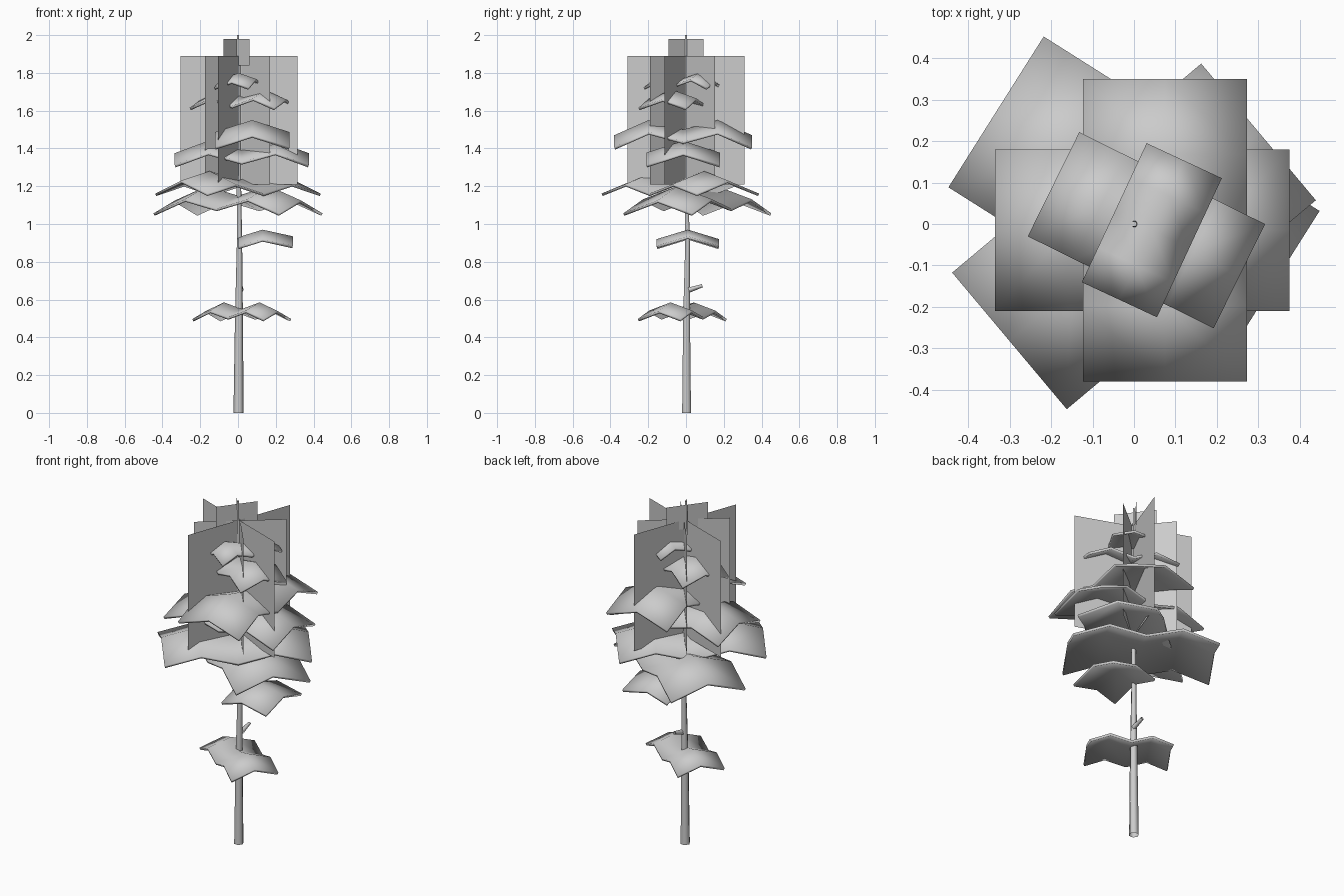
import bpy, math
from mathutils import Vector

if "Cube" in bpy.data.objects:
    bpy.data.objects.remove(bpy.data.objects["Cube"])


def mesh_object(name, verts, faces, smooth=True):
    me = bpy.data.meshes.new(name)
    me.from_pydata(verts, [], faces)
    me.update()
    for p in me.polygons:
        p.use_smooth = smooth
    ob = bpy.data.objects.new(name, me)
    bpy.context.collection.objects.link(ob)
    return ob


def tube(name, rings, sides):
    # tapered stem through (point, radius) rings
    verts, faces = [], []
    for p, r in rings:
        for k in range(sides):
            a = 2 * math.pi * k / sides
            verts.append((p[0] + r * math.cos(a), p[1] + r * math.sin(a), p[2]))
    for i in range(len(rings) - 1):
        for k in range(sides):
            n = (k + 1) % sides
            faces.append((i * sides + k, i * sides + n,
                          (i + 1) * sides + n, (i + 1) * sides + k))
    return mesh_object(name, verts, faces)


def leaf(name, centre, peak, angle, profile, width, fold):
    # folded leaf sheet: profile is (distance, drop) along its length
    verts, faces = [], []
    for s, drop in profile:
        for side in (-1, 0, 1):
            verts.append((s, side * width / 2, -drop - abs(side) * fold))
    for i in range(len(profile) - 1):
        for j in range(2):
            a = i * 3 + j
            faces.append((a, a + 3, a + 4, a + 1))
    ob = mesh_object(name, verts, faces)
    ob.location = (centre[0], centre[1], peak)
    ob.rotation_euler.z = math.radians(angle)
    mod = ob.modifiers.new("thickness", 'SOLIDIFY')
    mod.thickness = 0.014
    mod.offset = -1
    return ob


def branch_pair(name, centre, peak, angle, length, width, dip, end):
    # two drooping leaves joined at the stem
    h = length / 2
    prof = [(-h, end), (-h / 2, 0), (0, dip), (h / 2, 0), (h, end)]
    return leaf(name, centre, peak, angle, prof, width, 0.16 * width)


def crossed_cards(name, angles, radius, z0, z1, x=0.0):
    # upright cards crossing on the stem axis
    verts, faces = [], []
    for a in angles:
        d = Vector((math.cos(math.radians(a)), math.sin(math.radians(a)), 0)) * radius
        n = len(verts)
        for s in (-1, 0, 1):
            verts += [tuple(d * s + Vector((x, 0, z0))), tuple(d * s + Vector((x, 0, z1)))]
        faces += [(n, n + 2, n + 3, n + 1), (n + 2, n + 4, n + 5, n + 3)]
    return mesh_object(name, verts, faces, False)


# stem and broken twig
tube("stem", [((0.003, 0.003, 0), 0.027), ((0.005, 0.003, 0.5), 0.021),
              ((0.008, 0.008, 0.9), 0.014), ((0.004, 0, 1.3), 0.011), ((0, 0, 2.0), 0.006)], 6)
twig = tube("twig", [((0, 0, 0), 0.015), ((0, 0, 0.075), 0.009)], 5)
twig.location = (0.015, 0.015, 0.65)
twig.rotation_euler.x = math.radians(-72)

# leaf tiers, bottom to top: centre, peak, angle, length, width, dip, end drop
for i, (c, z, a, l, w, dip, end) in enumerate([
        ((0.02, -0.02), 0.585, -33, 0.45, 0.27, 0.035, 0.045),
        ((0.0, 0.06), 1.20, -32.3, 0.787, 0.43, 0.05, 0.075),
        ((0.0, -0.03), 1.28, 40, 0.784, 0.43, 0.05, 0.05),
        ((0.02, -0.015), 1.44, 0, 0.71, 0.39, 0.05, 0.065),
        ((0.075, -0.015), 1.55, 90, 0.73, 0.395, 0.05, 0.08),
        ((0.03, -0.015), 1.71, -26.3, 0.50, 0.28, 0.04, 0.05),
        ((0.043, -0.015), 1.80, 65, 0.37, 0.20, 0.03, 0.045)]):
    branch_pair("leaf_tier_%d" % (i + 1), c, z, a, l, w, dip, end)
leaf("side_leaf", (0, 0.01), 0.97, 0, [(0, 0.04), (0.13, 0), (0.29, 0.035)], 0.33, 0.05)

# upright foliage cards and tip
crossed_cards("wide_foliage_cards", (-20, 70), 0.33, 1.21, 1.89, 0.006)
crossed_cards("narrow_foliage_cards", (39, 129), 0.245, 1.21, 1.89, 0.015)
crossed_cards("tip_cards", (53, 127), 0.115, 1.84, 1.98, -0.008)
